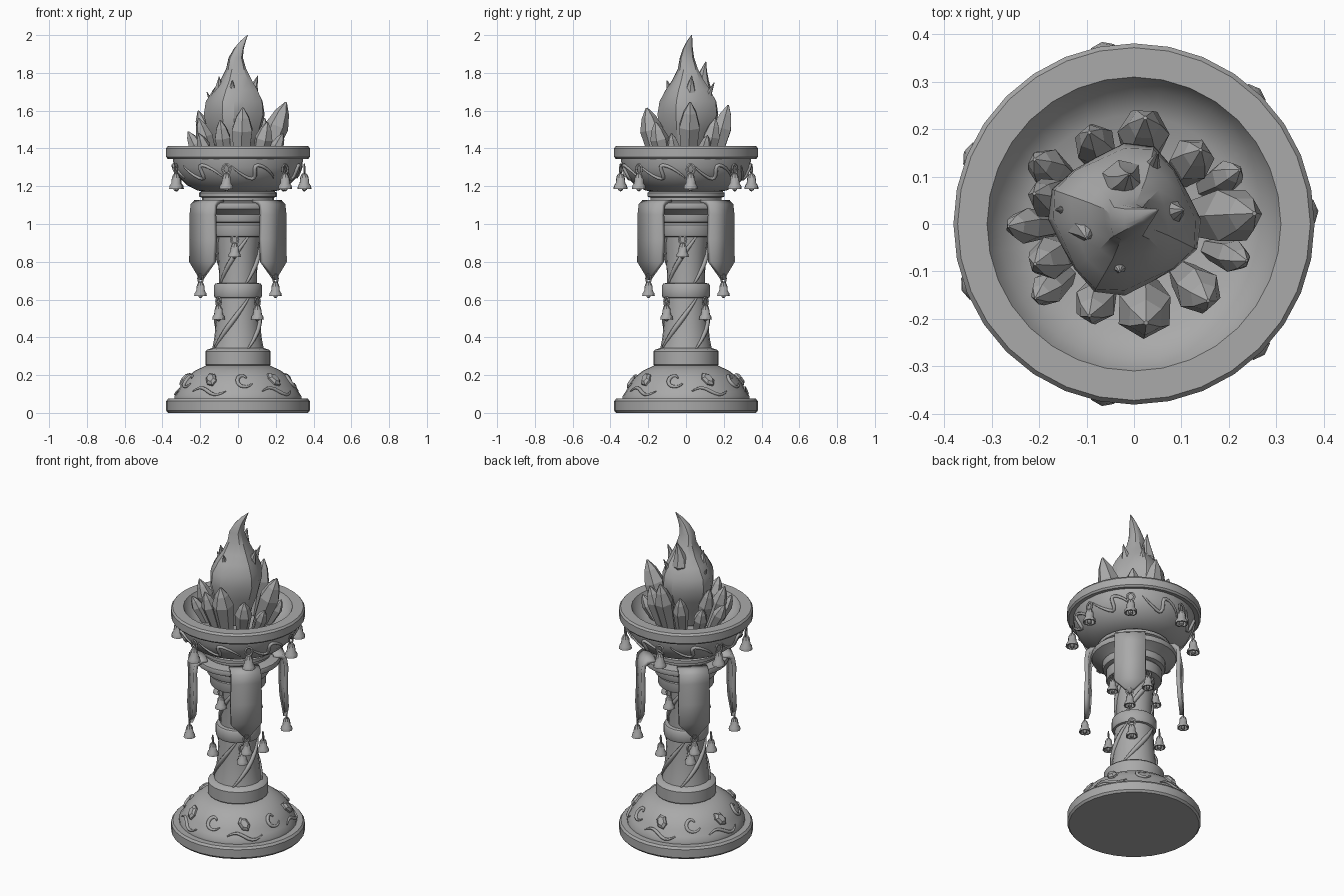
import bpy, bmesh, math
from mathutils import Vector, Matrix

if "Cube" in bpy.data.objects:
    bpy.data.objects.remove(bpy.data.objects["Cube"])

stone = bpy.data.materials.new("grey_stone")
stone.diffuse_color = (0.4, 0.4, 0.4, 1)
stone.use_nodes = True
stone.node_tree.nodes["Principled BSDF"].inputs["Base Color"].default_value = stone.diffuse_color
TAU = 2 * math.pi


def finish(name, bm, smooth=35, matrix=None, fix=True):
    if fix:
        bmesh.ops.recalc_face_normals(bm, faces=bm.faces)
    if matrix:
        bm.transform(matrix)
    me = bpy.data.meshes.new(name)
    bm.to_mesh(me)
    bm.free()
    me.materials.append(stone)
    ob = bpy.data.objects.new(name, me)
    bpy.context.collection.objects.link(ob)
    if smooth:
        bpy.ops.object.select_all(action='DESELECT')
        ob.select_set(True)
        bpy.context.view_layer.objects.active = ob
        bpy.ops.object.shade_smooth_by_angle(angle=math.radians(smooth))
    return ob


def skin(bm, rings):
    """Join equal rings of vertices into a tube with capped ends."""
    n = len(rings[0])
    for a, b in zip(rings, rings[1:]):
        for i in range(n):
            j = (i + 1) % n
            bm.faces.new((a[i], a[j], b[j], b[i]))
    bm.faces.new(rings[0])
    bm.faces.new(rings[-1])


def lathe(name, profile, n=28, matrix=None, smooth=35):
    bm = bmesh.new()
    skin(bm, [[bm.verts.new((r * math.cos(TAU * i / n), r * math.sin(TAU * i / n), z))
               for i in range(n)] for r, z in profile])
    return finish(name, bm, smooth, matrix)


def loft(name, sections, n=10, ripple=0.0, lobes=4, twist=0.0):
    """Sections are (x, y, z, radius); lobes swirl around with height."""
    bm = bmesh.new()
    rings = []
    for k, (x, y, z, r) in enumerate(sections):
        ring = []
        for i in range(n):
            a = TAU * i / n
            q = r * (1 + ripple * math.cos(lobes * a + twist * k))
            ring.append(bm.verts.new((x + q * math.cos(a), y + q * math.sin(a), z)))
        rings.append(ring)
    skin(bm, rings)
    return finish(name, bm, 30)


def tube(name, pts, radius, taper=True):
    """A thin relief strand along a path."""
    cu = bpy.data.curves.new(name, 'CURVE')
    cu.dimensions = '3D'
    cu.bevel_depth = radius
    cu.bevel_resolution = 1
    cu.use_fill_caps = True
    sp = cu.splines.new('POLY')
    sp.points.add(len(pts) - 1)
    for k, (p, q) in enumerate(zip(sp.points, pts)):
        p.co = (*q, 1)
        t = k / (len(pts) - 1)
        p.radius = 0.35 + 0.65 * math.sin(math.pi * t) if taper else 1
    cu.materials.append(stone)
    ob = bpy.data.objects.new(name, cu)
    bpy.context.collection.objects.link(ob)


def radius_at(profile, z):
    for (r0, z0), (r1, z1) in zip(profile, profile[1:]):
        if z0 <= z <= z1 and z1 > z0:
            return r0 + (r1 - r0) * (z - z0) / (z1 - z0)
    return profile[-1][0]


def on_surface(profile, a, z, lift=0.0):
    r = radius_at(profile, z) + lift
    return Vector((r * math.cos(a), r * math.sin(a), z))


def spin(a, r=0, z=0):
    return Matrix.Rotation(a, 4, 'Z') @ Matrix.Translation((r, 0, z))


def bell(name, a, r, z, s=1.0):
    """Bell hung so its lip is at height z, with a ring link above it."""
    m = spin(a, r, z) @ Matrix.Scale(s, 4)
    lathe(name, [(.0, .05), (.02, .045), (.03, .0), (.038, .0), (.035, .018), (.026, .03),
                 (.022, .065), (.014, .08), (.002, .085)], 9, m)
    lathe(name + "_clapper", [(.003, -.012), (.013, -.004), (.013, .008), (.004, .05)], 6, m)
    bm = bmesh.new()
    rings = [[bm.verts.new((.004 * math.cos(TAU * j / 5), (.02 + .008 * math.sin(TAU * j / 5)) * math.cos(TAU * i / 10),
              .104 + (.026 + .008 * math.sin(TAU * j / 5)) * math.sin(TAU * i / 10))) for j in range(5)]
             for i in range(10)]
    for i in range(10):
        for j in range(5):
            p, q = rings[i], rings[(i + 1) % 10]
            bm.faces.new((p[j], p[(j + 1) % 5], q[(j + 1) % 5], q[j]))
    finish(name + "_link", bm, 40, m)


# base: foot disc, dome and collar
lathe("foot_disc", [(.37, 0), (.38, .012), (.38, .062), (.37, .075), (.1, .078)], 32)
dome = [(.335, .07), (.335, .09), (.318, .115), (.30, .15), (.27, .19), (.225, .225), (.17, .25)]
lathe("foot_dome", dome, 32)
lathe("foot_collar", [(.16, .24), (.172, .255), (.172, .325), (.163, .335), (.13, .345)], 24)

# column
lower = [(.138, .33), (.125, .40), (.115, .50), (.11, .62)]
upper = [(.10, .67), (.102, .76), (.108, .85), (.118, .95)]
lathe("lower_shaft", lower, 20)
lathe("upper_shaft", upper, 20)
lathe("middle_ring", [(.10, .605), (.122, .61), (.127, .62), (.127, .675), (.12, .685), (.09, .69)], 24)
lathe("capital", [(.10, .93), (.155, .935), (.16, .945), (.16, .995), (.152, 1.005), (.175, 1.01),
                  (.18, 1.02), (.18, 1.05), (.205, 1.065), (.24, 1.08), (.245, 1.095),
                  (.24, 1.112), (.19, 1.12), (.15, 1.125)], 28)
lathe("bowl_neck", [(.17, 1.11), (.19, 1.125), (.19, 1.14), (.206, 1.145), (.206, 1.165), (.195, 1.172), (.1, 1.18)], 26)

# spiral strands on the column
for k in range(4):
    for nm, prof, z0, z1 in (("lower_vine", lower, .34, .61), ("upper_vine", upper, .68, .94)):
        tube(nm, [on_surface(prof, k * TAU / 4 + .4 + t / 12 * 1.7, z0 + (z1 - z0) * t / 12, .001)
                  for t in range(13)], .014)

# dome ornaments: alternating cut gems and scrolls
for k in range(5):
    a = math.radians(-120 + 72 * k)
    z = .175
    p = on_surface(dome, a, z)
    m = Matrix.Translation(p) @ Matrix.Rotation(a, 4, 'Z') @ Matrix.Rotation(math.radians(52), 4, 'Y') \
        @ Matrix.Rotation(.5, 4, 'Z') @ Matrix.Diagonal((1.25, .85, 1, 1))
    lathe("dome_gem", [(.036, -.02), (.036, .008), (.022, .02)], 6, m, 0)
    c = a + math.radians(36)
    pts = []
    for t in range(15):
        f = t / 14
        ang, rad = .6 + f * 5.2, .016 + .026 * f
        pts.append(on_surface(dome, c + rad * math.cos(ang) * 4, z + rad * math.sin(ang), .002))
    tube("dome_scroll", pts, .011)
    tube("dome_wave", [on_surface(dome, a - .32 + .64 * t / 10, .115 + .018 * math.sin(t * .63), .002)
                       for t in range(11)], .010)

# bowl: outer wall, thick rim and hollow inside
bowl = [(.16, 1.165), (.215, 1.178), (.27, 1.205), (.315, 1.25), (.34, 1.30), (.345, 1.35)]
lathe("bowl", bowl + [(.372, 1.345), (.381, 1.355), (.381, 1.40), (.372, 1.412), (.31, 1.412),
                      (.285, 1.36), (.23, 1.325), (.10, 1.31)], 32)
for k in range(7):
    a = TAU * k / 7 + .5
    pts = []
    for t in range(17):
        f = t / 16 * 2 - 1
        pts.append(on_surface(bowl, a + .30 * f - .08 * math.sin(5 * f), 1.275 + .036 * math.sin(4.2 * f), .002))
    tube("bowl_scroll", pts, .011)

# bells under the rim, below the capital and below the middle ring
for d in (4, 47, 100, 157, 201, 260, 315):
    bell("rim_bell", math.radians(d), .352, 1.185, 1.0)
for k in range(4):
    bell("capital_bell", math.radians(-97 + 90 * k), .145, .825, .9)
    bell("ring_bell", math.radians(45 + 90 * k), .145, .495, .9)

# four hanging banners with raised borders, each ending in a bell
for k in range(4):
    a = math.radians(45 + 90 * k)
    bm = bmesh.new()
    rows = [(.19, 1.128, .085), (.24, 1.128, .085), (.267, 1.105, .087), (.275, 1.05, .088),
            (.272, .92, .09), (.278, .80, .088)]
    v = [(bm.verts.new((r, -w, z)), bm.verts.new((r, w, z))) for r, z, w in rows]
    for (l0, r0), (l1, r1) in zip(v, v[1:]):
        bm.faces.new((l0, l1, r1, r0))
    bm.faces.new((v[-1][0], bm.verts.new((.285, 0, .705)), v[-1][1]))
    bmesh.ops.inset_region(bm, faces=bm.faces[:], thickness=.016, depth=0)
    inner = [f for f in bm.faces if not any(e.is_boundary for e in f.edges)]
    for p in {p for f in inner for p in f.verts}:
        if p.co.z < 1.1:
            p.co.x -= .006
    ob = finish("banner", bm, 30, spin(a), fix=False)
    mod = ob.modifiers.new("thickness", 'SOLIDIFY')
    mod.thickness = .024
    mod.offset = -1
    bell("banner_bell", a, .28, .618, .9)

# crystals leaning outward: angle, base radius, tip radius, tip height, thickness
crystals = [(5, .13, .255, 1.645, .062), (48, .14, .21, 1.56, .048), (84, .14, .225, 1.63, .055),
            (116, .14, .215, 1.56, .046), (147, .17, .25, 1.50, .042), (163, .13, .22, 1.60, .046),
            (181, .17, .265, 1.49, .038), (202, .14, .225, 1.56, .046), (217, .18, .26, 1.48, .036),
            (244, .14, .215, 1.55, .046), (277, .14, .21, 1.615, .062), (314, .15, .225, 1.54, .05),
            (342, .17, .25, 1.48, .035), (27, .17, .25, 1.47, .035)]
for d, rb, rt, zt, w in crystals:
    base, tip = Vector((rb, 0, 1.31)), Vector((rt, 0, zt))
    h = (tip - base).length
    m = spin(math.radians(d)) @ Matrix.Translation(base) @ (tip - base).to_track_quat('Z', 'Y').to_matrix().to_4x4()
    lathe("crystal", [(w * .65, 0), (w, h * .62), (w * .62, h * .84), (w * .08, h)], 6,
          m @ Matrix.Rotation(d * .3, 4, 'Z'), 0)

# flame body with a curling tip, and side tongues
loft("flame", [(-.01, 0, 1.32, .07), (-.015, 0, 1.42, .10), (-.02, .005, 1.50, .135), (-.02, .01, 1.58, .155),
               (-.02, .01, 1.65, .148), (-.015, .01, 1.71, .118), (-.01, .01, 1.76, .085),
               (-.01, .01, 1.82, .055), (-.012, .005, 1.88, .04), (.005, .01, 1.93, .028),
               (.028, .02, 1.97, .015), (.05, .03, 2.0, .002)], 16, .08, 4, .35)
for x, y, tx, ty, tz, w in ((-.10, 0, -.10, -.03, 1.78, .052), (.065, .02, .105, .03, 1.785, .05),
                            (-.02, .08, -.01, .105, 1.86, .05), (-.03, -.07, -.03, -.10, 1.76, .05),
                            (.03, .10, .05, .15, 1.75, .038), (-.12, .03, -.165, .03, 1.70, .035)):
    zb = tz - .22
    loft("flame_tongue", [(x, y, zb, w * .5), (x * 1.08, y * 1.08, zb + .07, w),
                          (x * 1.05, y * 1.05, zb + .12, w * .75),
                          ((x + tx) / 2, (y + ty) / 2, zb + .17, w * .38), (tx, ty, tz, .002)], 7)
